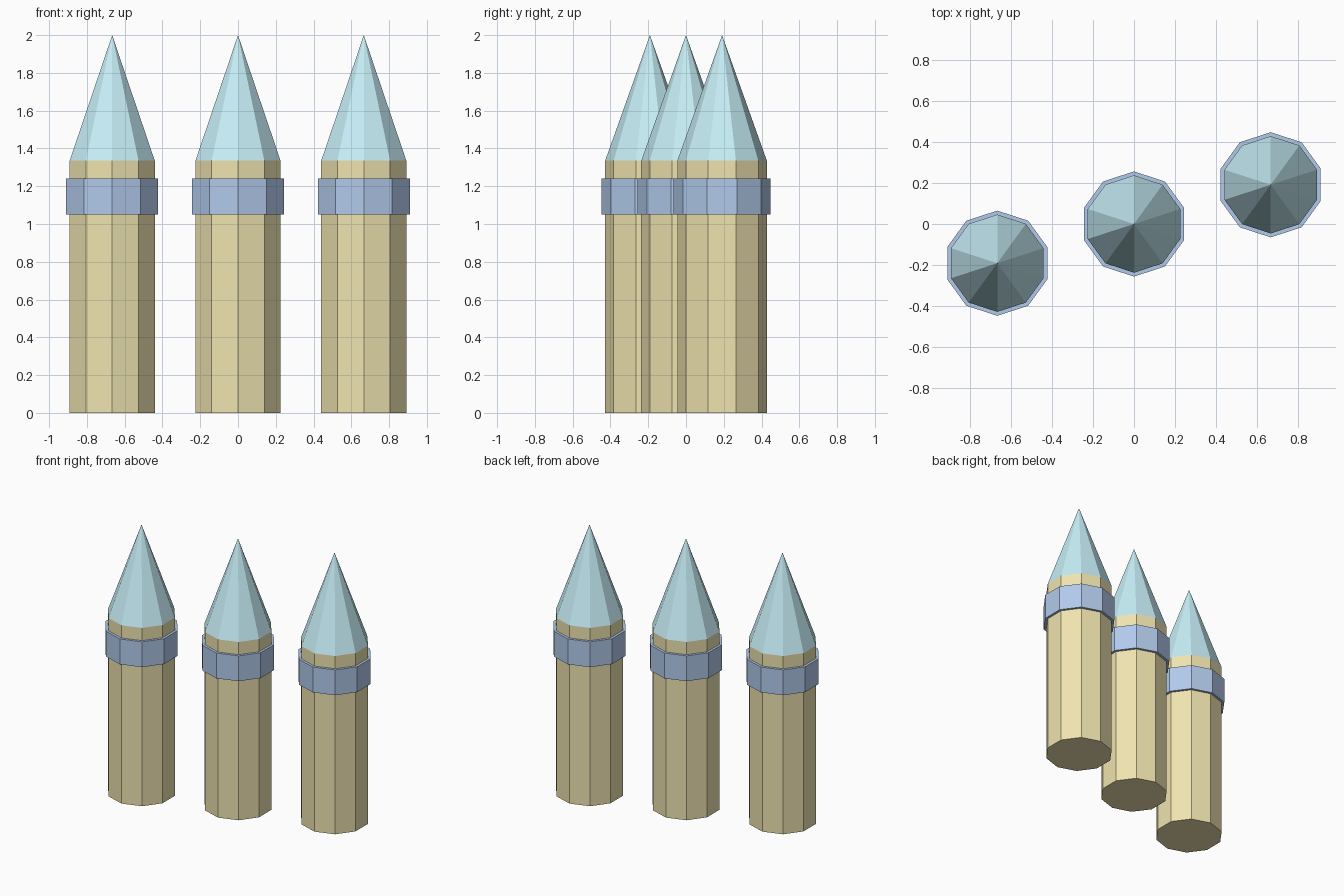
import bpy, bmesh
from math import sin, cos, pi

if "Cube" in bpy.data.objects:
    bpy.data.objects.remove(bpy.data.objects["Cube"])

SIDES = 10
R_BODY, R_BAND = 0.237, 0.256
Z_BAND0, Z_BAND1, Z_TIP0, Z_TOP = 1.05, 1.24, 1.335, 2.0


def material(name, rgb):
    m = bpy.data.materials.new(name)
    m.diffuse_color = (*rgb, 1)
    m.use_nodes = True
    m.node_tree.nodes["Principled BSDF"].inputs["Base Color"].default_value = m.diffuse_color
    return m


def lathe(name, profile, mat, loc, closed=False):
    """Spin (radius, z) points into a ten-sided solid; a corner faces +y and -y."""
    bm = bmesh.new()
    rings = []
    for r, z in profile:
        if r == 0:
            rings.append([bm.verts.new((0, 0, z))] * SIDES)
        else:
            rings.append([bm.verts.new((r * sin(2 * pi * i / SIDES), r * cos(2 * pi * i / SIDES), z))
                          for i in range(SIDES)])
    pairs = list(zip(rings, rings[1:] + rings[:1])) if closed else list(zip(rings, rings[1:]))
    for a, b in pairs:
        for i in range(SIDES):
            j = (i + 1) % SIDES
            bm.faces.new(dict.fromkeys((a[i], a[j], b[j], b[i])))
    if not closed:
        bm.faces.new(rings[0])
    bmesh.ops.recalc_face_normals(bm, faces=bm.faces)
    mesh = bpy.data.meshes.new(name)
    bm.to_mesh(mesh)
    bm.free()
    mesh.materials.append(mat)
    ob = bpy.data.objects.new(name, mesh)
    ob.location = loc
    bpy.context.collection.objects.link(ob)


yellow = material("yellow", (0.86, 0.77, 0.43))
blue = material("blue", (0.44, 0.59, 0.83))
cyan = material("cyan", (0.57, 0.86, 0.93))

# three posts standing in a diagonal row
for side, k in (("left", -1), ("middle", 0), ("right", 1)):
    loc = (0.666 * k, 0.191 * k, 0)
    # shaft
    lathe(f"shaft_{side}", [(R_BODY, 0), (R_BODY, Z_TIP0)], yellow, loc)
    bm = bmesh.new()
    bm.from_mesh(bpy.data.objects[f"shaft_{side}"].data)
    bm.free()
    # pointed tip
    lathe(f"tip_{side}", [(R_BODY, Z_TIP0), (0, Z_TOP)], cyan, loc)
    # band around the shaft
    lathe(f"band_{side}", [(R_BODY - 0.005, Z_BAND0), (R_BAND, Z_BAND0),
                           (R_BAND, Z_BAND1), (R_BODY - 0.005, Z_BAND1)], blue, loc, closed=True)
